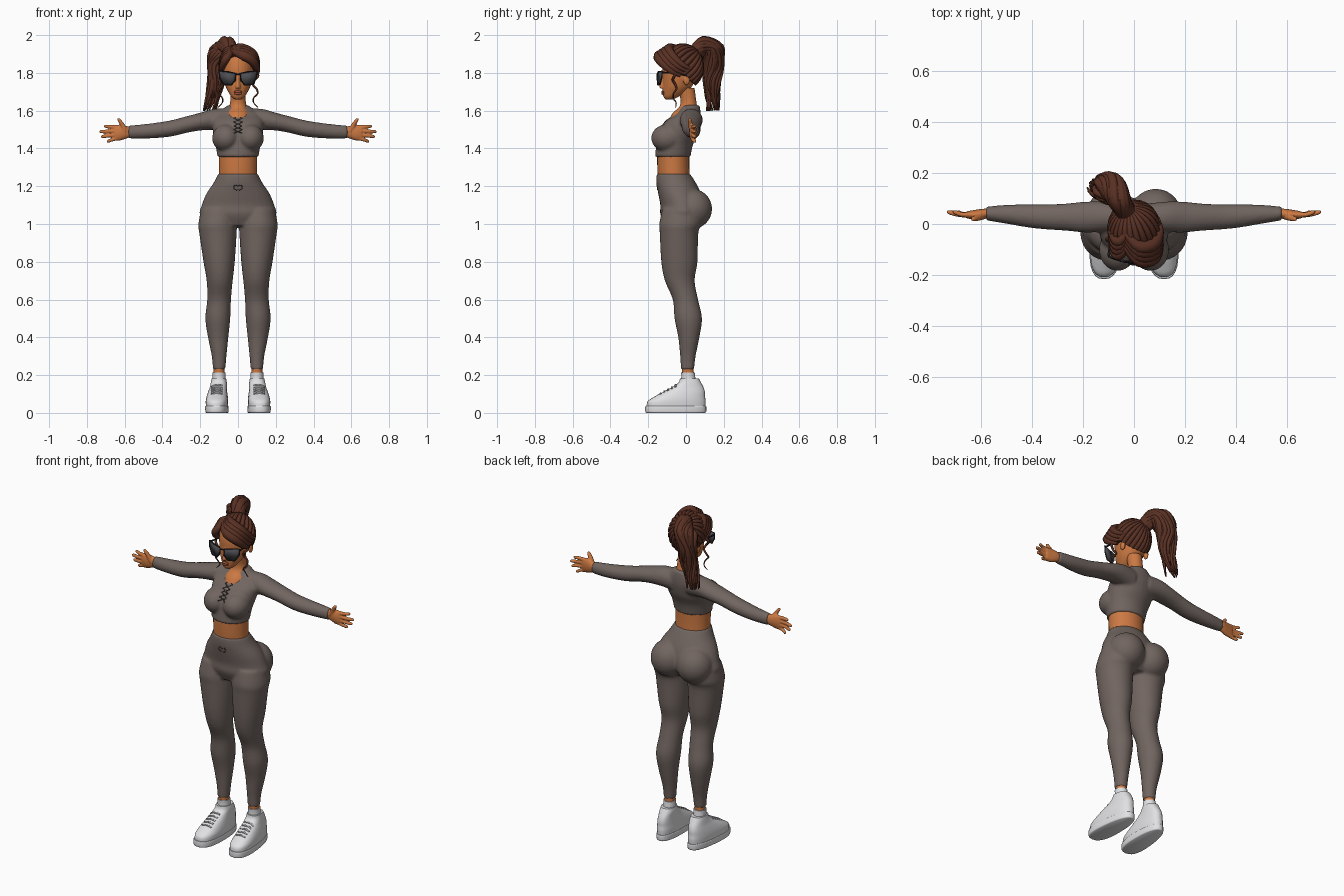
import bpy, bmesh, math, random
from mathutils import Vector, Matrix

random.seed(4)
default_cube = bpy.data.objects.get("Cube")
if default_cube:
    bpy.data.objects.remove(default_cube)


def material(name, *color):
    mat = bpy.data.materials.new(name)
    mat.use_nodes = True
    mat.diffuse_color = (*color, 1)
    shader = mat.node_tree.nodes["Principled BSDF"]
    shader.inputs["Base Color"].default_value = (*color, 1)
    shader.inputs["Roughness"].default_value = 0.8
    return mat


skin = material("warm skin", .6, .19, .055)
hair = material("auburn hair", .1, .03, .017)
cloth = material("taupe fabric", .165, .13, .117)
white = material("shoe white", .75, .75, .77)
grey = material("lace grey", .42, .42, .44)
lens_dark = material("smoked lens", .075, .075, .085)
frame_dark = material("black frame", .015, .015, .018)
lip_color = material("lip rose", .36, .09, .05)
cord_dark = material("dark cord", .045, .037, .034)


def refine(points, steps=4):
    """Catmull-Rom interpolation of tuples of any length."""
    result = []
    for i in range(len(points) - 1):
        a, b = points[max(i - 1, 0)], points[i]
        c, d = points[i + 1], points[min(i + 2, len(points) - 1)]
        for step in range(steps):
            t = step / steps
            result.append([q + t * (r - p + t * (2*p - 5*q + 4*r - s + t * (3*q - p - 3*r + s))) / 2
                           for p, q, r, s in zip(a, b, c, d)])
    return result + [list(points[-1])]


def loft(bm, sections, axis="z", flip=1, sides=28, square=1.0):
    """Closed tube of ellipses: place on the axis, two centres, two radii."""
    rings = []
    for place, c1, c2, r1, r2 in refine(sections):
        ring = []
        for i in range(sides):
            angle = math.tau * i / sides
            c, s = math.cos(angle), math.sin(angle)
            u = c1 + r1 * math.copysign(abs(c) ** square, c)
            v = c2 + r2 * math.copysign(abs(s) ** square, s)
            x, y, z = (u, v, place) if axis == "z" else (place, u, v)
            ring.append(bm.verts.new((x * flip, y, z)))
        rings.append(ring)
    for low, high in zip(rings, rings[1:]):
        for i in range(sides):
            j = (i + 1) % sides
            bm.faces.new((low[i], low[j], high[j], high[i]))
    bm.faces.new(rings[0])
    bm.faces.new(rings[-1])
    return [v for ring in rings for v in ring]


def ball(bm, center, radii, flip=1):
    x, y, z = center
    place = Matrix.Translation((x * flip, y, z)) @ Matrix.Diagonal((*radii, 1))
    bmesh.ops.create_uvsphere(bm, u_segments=28, v_segments=18, radius=1, matrix=place)


def finish(name, bm, mat, voxel=None, smoothing=4):
    bmesh.ops.recalc_face_normals(bm, faces=bm.faces)
    mesh = bpy.data.meshes.new(name)
    bm.to_mesh(mesh)
    bm.free()
    mesh.materials.append(mat)
    mesh.shade_smooth()
    mesh.set_sharp_from_angle(angle=math.radians(50))
    obj = bpy.data.objects.new(name, mesh)
    bpy.context.collection.objects.link(obj)
    if voxel:
        remesh = obj.modifiers.new("Fuse", "REMESH")
        remesh.mode = "VOXEL"
        remesh.voxel_size = voxel
        remesh.use_smooth_shade = True
        obj.modifiers.new("Soften", "SMOOTH").iterations = smoothing
    return obj


def tubes(name, strands, mat, closed=False, steps=4):
    """Round strands; each strand is a list of x, y, z, radius."""
    curve = bpy.data.curves.new(name, "CURVE")
    curve.dimensions = "3D"
    curve.bevel_depth = 1
    curve.bevel_resolution = 2
    curve.use_fill_caps = True
    for strand in strands:
        points = refine(strand, steps)
        spline = curve.splines.new("POLY")
        spline.points.add(len(points) - 1)
        spline.use_cyclic_u = closed
        spline.use_smooth = True
        for target, (x, y, z, radius) in zip(spline.points, points):
            target.co = (x, y, z, 1)
            target.radius = radius
    curve.materials.append(mat)
    obj = bpy.data.objects.new(name, curve)
    bpy.context.collection.objects.link(obj)


def surface(obj, origin, direction):
    evaluated = obj.evaluated_get(bpy.context.evaluated_depsgraph_get())
    hit, place, _, _ = evaluated.ray_cast(Vector(origin), Vector(direction))
    return place if hit else Vector(origin)


# Leggings: pelvis, seat and both legs fused
bm = bmesh.new()
loft(bm, [(1.265, 0, -.067, .105, .089), (1.22, 0, -.053, .128, .104), (1.16, 0, -.033, .168, .114),
          (1.1, 0, -.02, .192, .116), (1.05, 0, -.02, .203, .116), (.99, 0, -.03, .15, .08)])
for side in (1, -1):
    ball(bm, (.085, .036, 1.08), (.102, .102, .105), side)
    loft(bm, [(1.08, .1, -.02, .095, .105), (1, .108, -.03, .102, .112), (.95, .106, -.037, .099, .102),
              (.8, .1, -.035, .083, .096), (.7, .097, -.033, .069, .079), (.6, .1, -.003, .063, .067),
              (.5, .107, .012, .066, .073), (.4, .105, .015, .054, .056), (.3, .1, .01, .039, .041),
              (.23, .1, .008, .033, .035)], flip=side)
leggings = finish("leggings", bm, cloth, .008)

# Cropped top: torso, bust and sleeves fused
bm = bmesh.new()
loft(bm, [(1.355, 0, -.07, .109, .094), (1.42, 0, -.06, .119, .097), (1.48, 0, -.04, .132, .104),
          (1.54, 0, -.018, .136, .095), (1.58, 0, .01, .118, .068), (1.61, 0, .02, .08, .055),
          (1.63, 0, .026, .052, .045)])
for side in (1, -1):
    ball(bm, (.064, -.1, 1.455), (.073, .084, .073), side)
    loft(bm, [(.05, .025, 1.55, .055, .062), (.13, .028, 1.553, .06, .056), (.2, .027, 1.542, .06, .047),
              (.27, .027, 1.527, .053, .044), (.35, .028, 1.507, .049, .043), (.42, .032, 1.497, .045, .041),
              (.5, .038, 1.49, .037, .038), (.58, .041, 1.487, .027, .034)], "x", side)
crop_top = finish("crop_top", bm, cloth, .008)

# Bare waist and neck
bm = bmesh.new()
loft(bm, [(1.2, 0, -.062, .102, .084), (1.3, 0, -.067, .101, .085), (1.4, 0, -.067, .102, .085)])
finish("waist", bm, skin)
bm = bmesh.new()
loft(bm, [(1.55, 0, -.015, .07, .075), (1.59, 0, -.002, .062, .066), (1.62, 0, .012, .047, .047),
          (1.66, 0, .012, .04, .041), (1.72, 0, 0, .042, .045)])
finish("neck", bm, skin)

# Head with nose and ears
bm = bmesh.new()
loft(bm, [(1.66, 0, -.088, .02, .022), (1.675, 0, -.078, .036, .042), (1.7, 0, -.058, .052, .065),
          (1.73, 0, -.045, .066, .078), (1.78, 0, -.033, .078, .09), (1.83, 0, -.025, .082, .098),
          (1.88, 0, -.022, .074, .088), (1.92, 0, -.02, .045, .055)])
loft(bm, [(1.718, 0, -.122, .014, .017), (1.73, 0, -.122, .014, .02), (1.76, 0, -.12, .008, .013),
          (1.79, 0, -.115, .008, .01)])
for side in (1, -1):
    ball(bm, (.082, .003, 1.762), (.01, .018, .028), side)
finish("head", bm, skin, .005, 3)

# Lips
bm = bmesh.new()
for height, depth in ((1.7, .007), (1.691, .008)):
    ball(bm, (0, -.12, height), (.022, .01, depth))
finish("lips", bm, lip_color)

# Hands with spread fingers and raised thumb
for side, label in ((1, "left"), (-1, "right")):
    bm = bmesh.new()
    loft(bm, [(.56, .041, 1.487, .018, .024), (.59, .04, 1.486, .02, .033), (.625, .036, 1.484, .019, .042),
              (.655, .036, 1.482, .014, .04)], "x", side)
    for root, tip, reach in ((1.512, 1.517, .71), (1.493, 1.489, .733), (1.473, 1.463, .725), (1.454, 1.438, .695)):
        loft(bm, [(.64, .036, root, .012, .012), ((.64 + reach) / 2, .037, (root + tip) / 2, .01, .01),
                  (reach - .008, .046, tip, .009, .009), (reach, .047, tip, .004, .004)], "x", side, 12)
    loft(bm, [(1.49, .595, .032, .018, .016), (1.525, .612, .025, .014, .013), (1.55, .628, .02, .011, .01),
              (1.56, .632, .019, .005, .005)], flip=side, sides=12)
    finish(label + "_hand", bm, skin, .004, 3)

# Ankles, socks, shoes and laces
for side, label in ((1, "left"), (-1, "right")):
    bm = bmesh.new()
    loft(bm, [(.15, .1, .012, .029, .031), (.25, .1, .009, .029, .031)], flip=side)
    finish(label + "_ankle", bm, skin)
    bm = bmesh.new()
    loft(bm, [(.13, .1, .014, .036, .042), (.19, .1, .012, .034, .037), (.215, .1, .01, .034, .036)], flip=side)
    finish(label + "_sock", bm, white)
    for part, sections in (
            ("upper", [(.025, .107, -.053, .053, .155), (.06, .107, -.05, .055, .154), (.085, .107, -.034, .053, .135),
                       (.11, .106, -.012, .049, .112), (.135, .104, .008, .045, .085), (.16, .102, .02, .043, .06),
                       (.182, .102, .018, .039, .05)]),
            ("sole", [(0, .107, -.054, .052, .154), (.006, .107, -.054, .056, .161),
                      (.03, .107, -.054, .057, .162), (.036, .107, -.054, .055, .16)])):
        bm = bmesh.new()
        for v in loft(bm, sections, flip=side, square=.8):
            across = v.co.x - side * .107
            v.co.x = side * (.107 - .05 * v.co.y) + across * (1 - v.co.y)
        shoe = finish(label + "_shoe_" + part, bm, white)
        if part == "upper":
            upper = shoe
    rows = []
    for row in range(5):
        y = -.135 + row * .02
        row_points = []
        for across in (-.03, -.015, 0, .015, .03):
            hit = surface(upper, (side * .112 + across, y, 1), (0, 0, -1))
            row_points.append((hit.x, hit.y, hit.z, .005))
        rows.append(row_points)
    tubes(label + "_laces", rows, grey, steps=2)

# Drawstring lacing on the chest and a small tie on the waistband
lacing = []
for row in range(5):
    for slant in (1, -1):
        cord = []
        for step in (-1, 0, 1):
            hit = surface(crop_top, (step * .022, -1, 1.49 + row * .02 + slant * step * .01), (0, 1, 0))
            cord.append((*hit, .0025))
        lacing.append(cord)
for side in (1, -1):
    hits = [surface(leggings, (side * across, -1, height), (0, 1, 0))
            for across, height in ((0, 1.2), (.018, 1.205), (.02, 1.185), (.004, 1.18))]
    lacing.append([(*hit, .0025) for hit in hits])
tubes("drawstrings", lacing, cord_dark)

# Sunglasses: curved lenses, rims, bridge and temples
outline = [(.012, 1.797), (.05, 1.806), (.1, 1.81), (.098, 1.775), (.075, 1.738), (.035, 1.736), (.015, 1.76)]
rims, arms = [], []
bm = bmesh.new()
for side in (1, -1):
    rim = [(side * x, -.152 + 2.5 * x * x, z) for x, z in outline]
    bm.faces.new([bm.verts.new(point) for point in rim])
    rims.append([(*point, .0035) for point in rim])
    arms.append([(side * .1, -.127, 1.802, .005), (side * .092, -.06, 1.798, .004), (side * .09, .005, 1.785, .004)])
arms.append([(-.015, -.15, 1.79, .004), (0, -.153, 1.793, .004), (.015, -.15, 1.79, .004)])
lenses = finish("lenses", bm, lens_dark)
lenses.modifiers.new("Thickness", "SOLIDIFY").thickness = .004
tubes("glasses_rims", rims, frame_dark, closed=True, steps=1)
tubes("glasses_arms", arms, frame_dark)

# Scalp hair cut along the hairline
cap_center, cap_radii = Vector((0, -.015, 1.835)), Vector((.092, .1, .11))
bm = bmesh.new()
ball(bm, cap_center, cap_radii)
cut = bmesh.ops.bisect_plane(bm, geom=bm.verts[:] + bm.edges[:] + bm.faces[:], plane_co=(0, -.09, 1.87),
                             plane_no=(0, -1, -1), clear_outer=True)
bmesh.ops.contextual_create(bm, geom=[e for e in cut["geom_cut"] if isinstance(e, bmesh.types.BMEdge)])
finish("scalp_hair", bm, hair)

# Strands combed from the hairline to the ponytail root
pole = Vector((0, .67, .74)).normalized()
root = Vector((-.2, .72, .66)).normalized()
wide = Vector((1, 0, 0))
combed = []
for i in range(24):
    angle = math.tau * i / 24
    start = pole * -.24 + .97 * (wide * math.cos(angle) + pole.cross(wide) * math.sin(angle))
    strand = []
    for step in range(7):
        spot = start.normalized().slerp(root, step / 6) * cap_radii
        strand.append((*(cap_center + spot), .015 - .001 * step))
    combed.append(strand)
tubes("combed_strands", combed, hair)

# Side-swept fringe and loose face curls
fringe = []
for i in range(4):
    lift, back = i * .012, i * .018
    fringe.append([(-.035, -.09 + back, 1.915 + lift / 2, .012), (.02, -.143 + back, 1.895 + lift, .025),
                   (.075, -.135 + back, 1.865 + lift, .026), (.1, -.085 + back, 1.815 + lift, .018),
                   (.092, -.03 + back, 1.785 + lift, .008)])
    fringe.append([(-.03, -.09 + back, 1.915 + lift / 2, .012), (-.06, -.125 + back, 1.88 + lift, .02),
                   (-.085, -.09 + back, 1.83 + lift, .016), (-.088, -.03 + back, 1.79 + lift, .008)])
for side in (1, -1):
    fringe.append([(side * (.092 + .014 * math.sin(k * 1.7)), -.06 + .01 * math.cos(k * 1.7),
                    1.81 - k * .024, .008 - k * .0007) for k in range(9)])
tubes("fringe", fringe, hair)

# High wavy ponytail: core with strands wound around it
spine = [Vector(p) for p in ((-.03, .05, 1.905), (-.06, .095, 1.945), (-.09, .135, 1.915), (-.105, .143, 1.84),
                             (-.115, .14, 1.755), (-.135, .138, 1.67), (-.145, .14, 1.6))]
spread = (.025, .035, .055, .048, .042, .036, .038)
ponytail = [[(*p, w * .95) for p, w in zip(spine[:-1], spread)]]
for i in range(30):
    angle = i * 2.4
    reach = random.uniform(.8, 1.05)
    length = random.choice((5, 6, 7, 7))
    strand = []
    for k in range(length):
        tangent = (spine[min(k + 1, 6)] - spine[max(k - 1, 0)]).normalized()
        normal = tangent.cross(wide).normalized()
        twist = angle + .45 * math.sin(k * 1.9 + angle)
        spot = spine[k] + (wide * math.cos(twist) + normal * math.sin(twist)) * spread[k] * reach
        strand.append((*spot, .019 - .0022 * k if k < length - 1 else .003))
    ponytail.append(strand)
tubes("ponytail", ponytail, hair)
